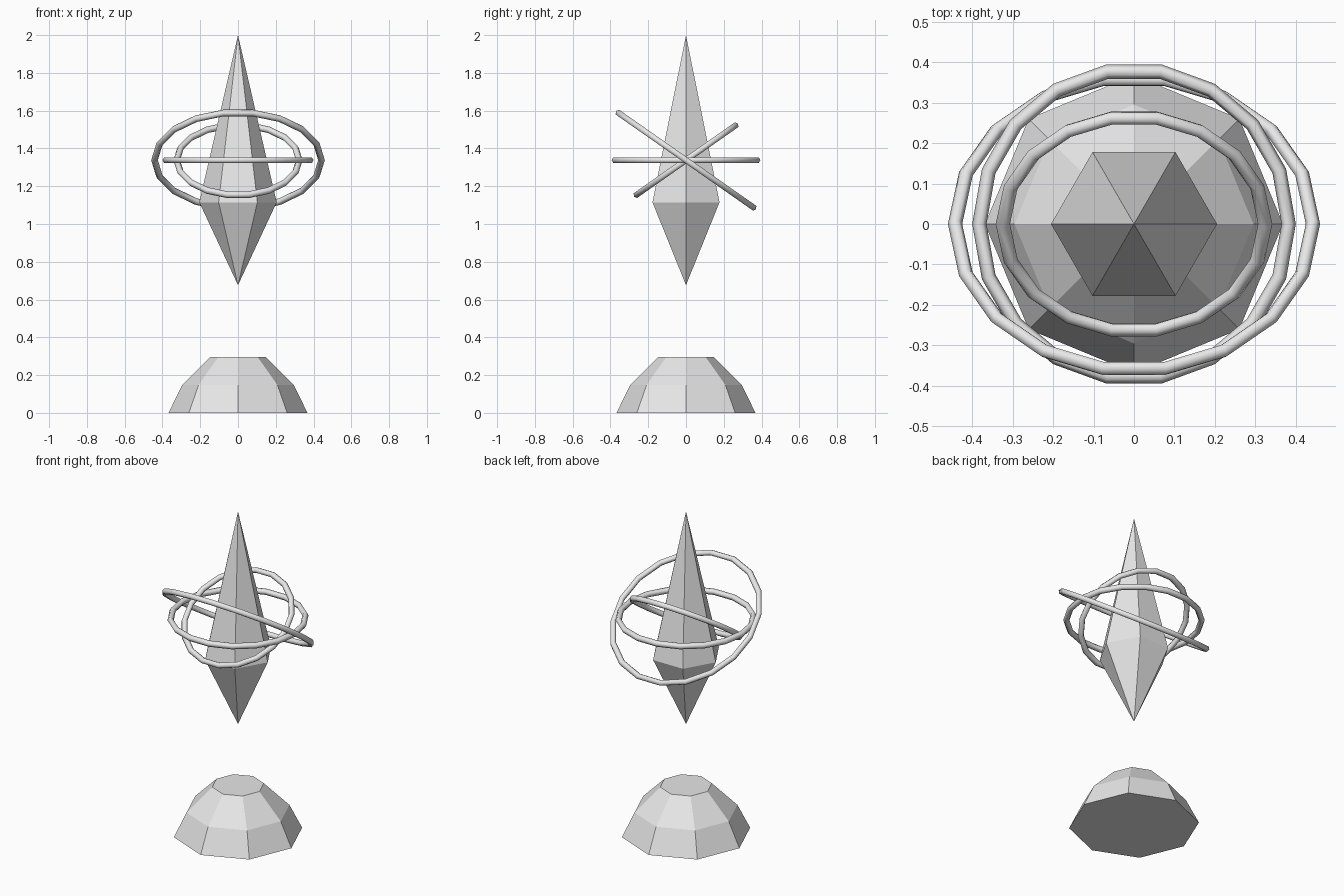
import bpy, bmesh, math

if "Cube" in bpy.data.objects:
    bpy.data.objects.remove(bpy.data.objects["Cube"])

# One plain stone grey for everything
stone = bpy.data.materials.new("light grey")
stone.diffuse_color = (0.8, 0.8, 0.8, 1.0)
stone.use_nodes = True
stone.node_tree.nodes["Principled BSDF"].inputs["Base Color"].default_value = stone.diffuse_color


def lathe(name, sides, profile):
    """Flat-faced turned solid; a radius of 0 makes a point, open ends are capped."""
    bm = bmesh.new()
    loops = []
    for r, z in profile:
        n = sides if r > 0 else 1
        loops.append([bm.verts.new((r * math.cos(2 * math.pi * i / sides),
                                    r * math.sin(2 * math.pi * i / sides), z))
                      for i in range(n)])
    for a, b in zip(loops, loops[1:]):
        for i in range(sides):
            j = (i + 1) % sides
            quad = [a[i % len(a)], a[j % len(a)], b[j % len(b)], b[i % len(b)]]
            bm.faces.new(list(dict.fromkeys(quad)))
    for loop in (loops[0], loops[-1]):
        if len(loop) > 1:
            bm.faces.new(loop)
    bmesh.ops.recalc_face_normals(bm, faces=bm.faces)
    mesh = bpy.data.meshes.new(name)
    bm.to_mesh(mesh)
    bm.free()
    mesh.materials.append(stone)
    obj = bpy.data.objects.new(name, mesh)
    bpy.context.collection.objects.link(obj)
    return obj


# Eight-sided domed base
lathe("base", 8, [(0.368, 0.0), (0.295, 0.148), (0.148, 0.295)])

# Six-sided floating crystal
lathe("crystal", 6, [(0, 0.676), (0.205, 1.115), (0, 2.0)])

# Three rings around the crystal: level, tilted forward, tilted back
for name, radius, tilt in (("level_ring", 0.382, 0),
                           ("outer_ring", 0.442, -35),
                           ("inner_ring", 0.324, 35)):
    bpy.ops.mesh.primitive_torus_add(
        major_radius=radius, minor_radius=0.0177,
        major_segments=18, minor_segments=6,
        location=(0, 0, 1.338), rotation=(math.radians(tilt), 0, 0))
    ring = bpy.context.object
    ring.name = name
    ring.data.materials.append(stone)
    bpy.ops.object.shade_smooth()
